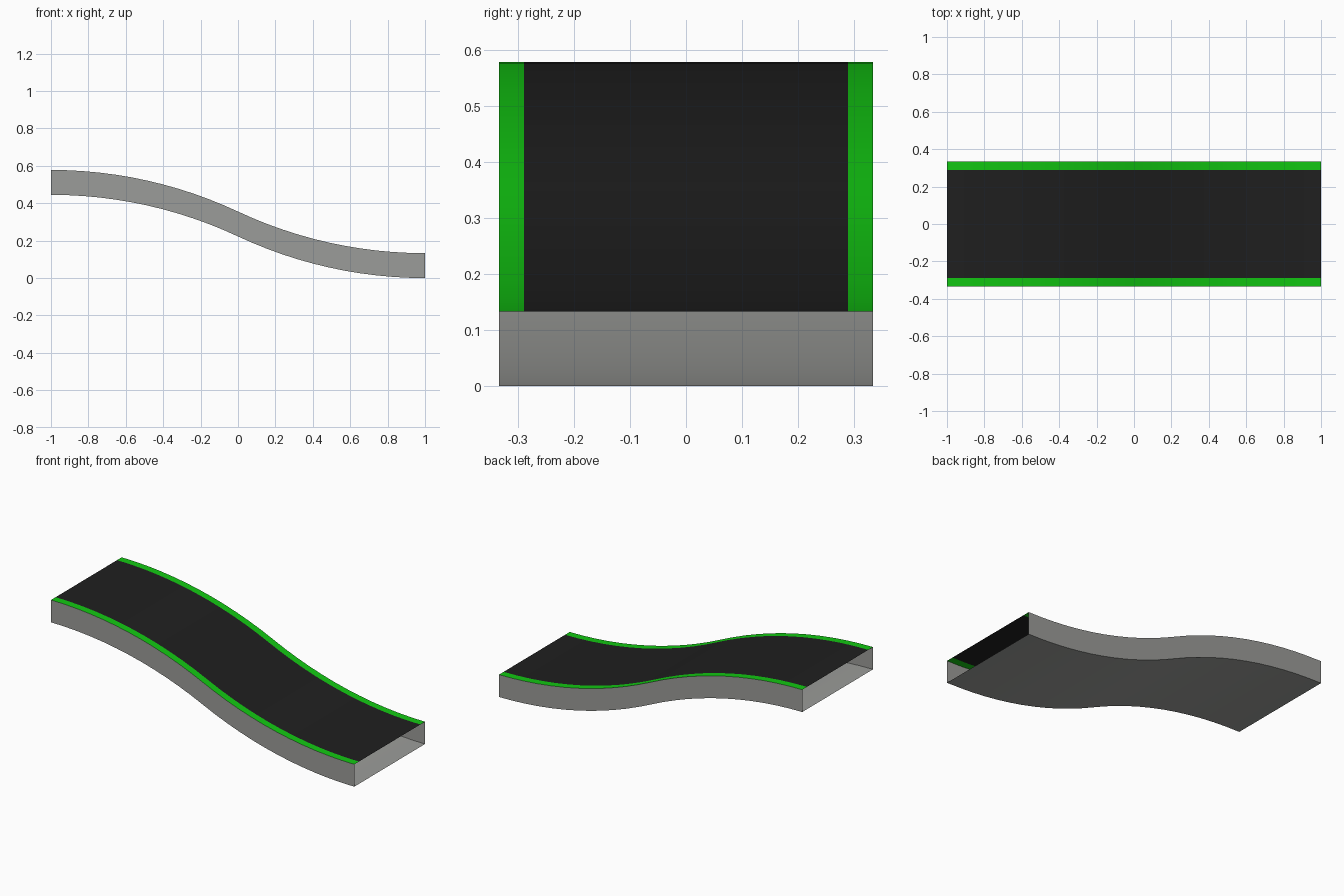
import bpy, math

if "Cube" in bpy.data.objects:
    bpy.data.objects.remove(bpy.data.objects["Cube"])

W, EDGE, THICK, DROP, N = 0.333, 0.289, 0.133, 0.445, 12
R = (1 + (DROP / 2) ** 2) / DROP   # radius of the two mirrored arcs


def material(name, color):
    m = bpy.data.materials.new(name)
    m.diffuse_color = (*color, 1)
    m.use_nodes = True
    m.node_tree.nodes["Principled BSDF"].inputs["Base Color"].default_value = m.diffuse_color
    return m


gray = material("concrete gray", (0.33, 0.335, 0.32))
black = material("asphalt black", (0.014, 0.014, 0.014))
green = material("kerb green", (0.006, 0.58, 0.006))


def path():
    """S-curve of the floor: crest arc then valley arc."""
    pts = []
    a = math.asin(1 / R)
    for i in range(N + 1):
        t = a * i / N
        pts.append((-1 + R * math.sin(t), DROP - R * (1 - math.cos(t))))
    return pts + [(-x, DROP - z) for x, z in reversed(pts[:-1])]


def sweep(name, section, mat):
    """Sweep an open (y, height) section along the path, ends left open."""
    pts, k = path(), len(section)
    verts = [(x, y, z + h) for x, z in pts for y, h in section]
    faces = [(i * k + j, (i + 1) * k + j, (i + 1) * k + j + 1, i * k + j + 1)
             for i in range(len(pts) - 1) for j in range(k - 1)]
    me = bpy.data.meshes.new(name)
    me.from_pydata(verts, [], faces)
    me.materials.append(mat)
    ob = bpy.data.objects.new(name, me)
    bpy.context.collection.objects.link(ob)
    bpy.context.view_layer.objects.active = ob
    ob.select_set(True)
    bpy.ops.object.shade_smooth_by_angle(angle=math.radians(30))
    ob.select_set(False)


# Hollow base: side walls and underside
sweep("base_shell", [(W, THICK), (W, 0), (-W, 0), (-W, THICK)], gray)
# Road surface and its two edge stripes
sweep("road_deck", [(-EDGE, THICK), (EDGE, THICK)], black)
sweep("front_stripe", [(-W, THICK), (-EDGE, THICK)], green)
sweep("back_stripe", [(EDGE, THICK), (W, THICK)], green)
